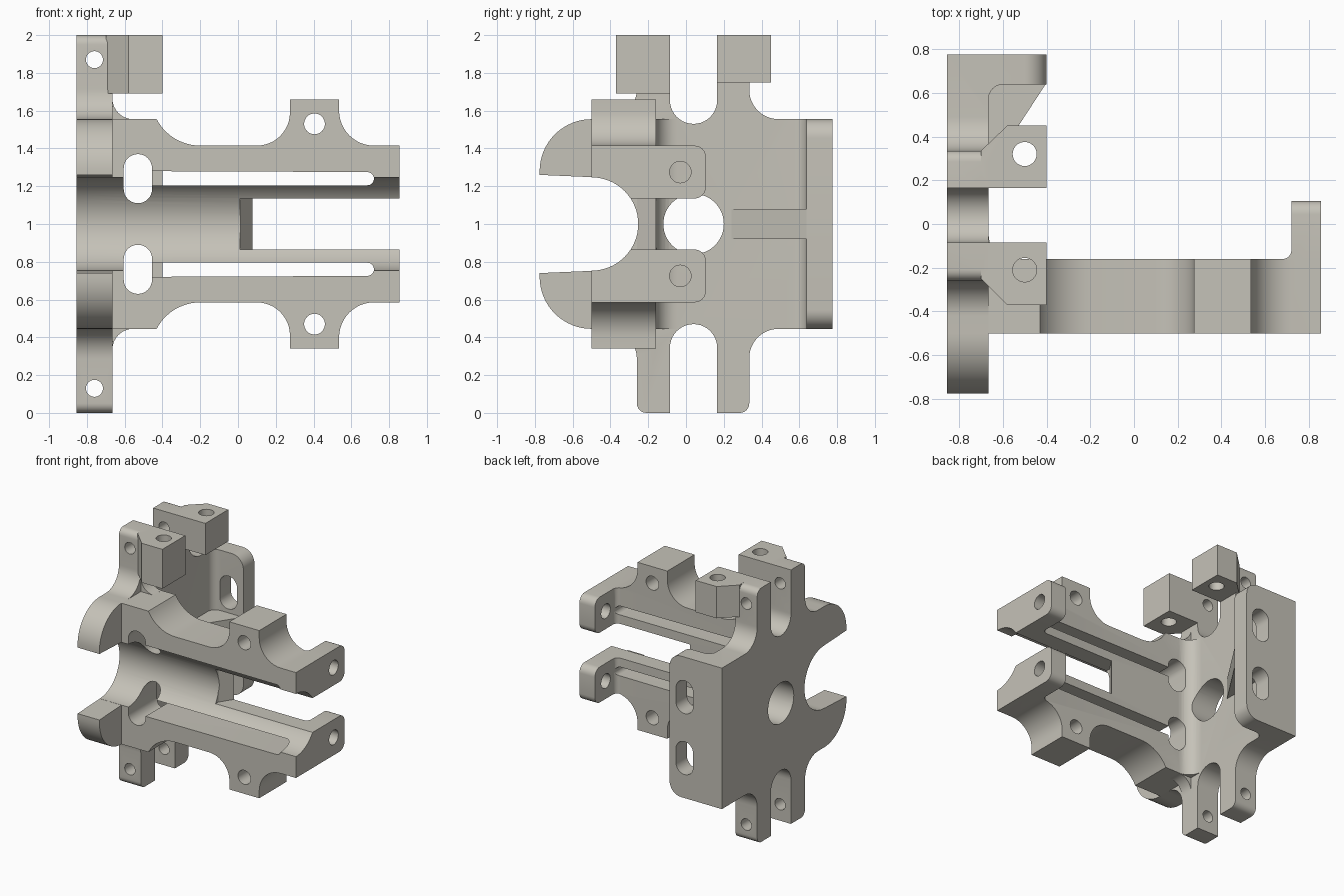
import bpy, bmesh, math

if "Cube" in bpy.data.objects:
    bpy.data.objects.remove(bpy.data.objects["Cube"])

metal = bpy.data.materials.new("warm grey metal")
metal.diffuse_color = (0.56, 0.54, 0.48, 1)
metal.use_nodes = True
metal.node_tree.nodes["Principled BSDF"].inputs["Base Color"].default_value = metal.diffuse_color


def arc(cx, cy, r, a0, a1, n=12):
    return [(cx + r * math.cos(math.radians(a0 + (a1 - a0) * i / n)),
             cy + r * math.sin(math.radians(a0 + (a1 - a0) * i / n))) for i in range(n + 1)]


def prism(name, pts, axis, lo, hi):
    """Extrude a 2D outline along an axis: x uses (y,z), y uses (x,z), z uses (x,y)."""
    place = {"x": lambda a, b, c: (c, a, b), "y": lambda a, b, c: (a, c, b),
             "z": lambda a, b, c: (a, b, c)}[axis]
    clean = []
    for p in pts:
        if not clean or math.dist(p, clean[-1]) > 1e-4:
            clean.append(p)
    if math.dist(clean[0], clean[-1]) < 1e-4:
        clean.pop()
    bm = bmesh.new()
    face = bm.faces.new([bm.verts.new(place(a, b, lo)) for a, b in clean])
    new = bmesh.ops.extrude_face_region(bm, geom=[face])["geom"]
    verts = [v for v in new if isinstance(v, bmesh.types.BMVert)]
    bmesh.ops.translate(bm, verts=verts, vec=place(0, 0, hi - lo))
    bmesh.ops.recalc_face_normals(bm, faces=bm.faces)
    me = bpy.data.meshes.new(name)
    bm.to_mesh(me)
    bm.free()
    me.materials.append(metal)
    ob = bpy.data.objects.new(name, me)
    bpy.context.collection.objects.link(ob)
    return ob


def rect(a0, a1, b0, b1):
    return [(a0, b0), (a1, b0), (a1, b1), (a0, b1)]


def flip(pts):
    """Mirror an outline about the mid height."""
    return [(a, 2 - b) for a, b in reversed(pts)]


def boolean(body, tool, op):
    m = body.modifiers.new(op, "BOOLEAN")
    m.operation, m.solver, m.object = op, "EXACT", tool
    bpy.context.view_layer.objects.active = body
    bpy.ops.object.modifier_apply(modifier=m.name)
    bpy.data.objects.remove(tool, do_unlink=True)


def add(*args):
    boolean(body, prism(*args), "UNION")


def cut(*args):
    boolean(body, prism(*args), "DIFFERENCE")


# End plate with four tabs and two rounded ears
half = ([(0.775, 1.555)] + arc(0.49, 1.71, 0.155, 270, 180) + arc(0.285, 1.95, 0.05, 0, 90, 6)
        + [(0.165, 2.0)] + arc(0.04, 1.655, 0.125, 0, -180, 20) + [(-0.085, 2.0)]
        + arc(-0.21, 1.95, 0.05, 90, 180, 6) + arc(-0.42, 1.715, 0.16, 0, -90)
        + arc(-0.5, 1.28, 0.275, 90, 180, 16) + [(-0.775, 1.26), (-0.5, 1.248)])
body = prism("bracket_body", half + flip(half), "x", -0.855, -0.665)

# Long arm with scalloped edges
edge = ([(-0.75, 1.555)] + arc(-0.2, 1.675, 0.26, 207.5, 270) + arc(0.1, 1.59, 0.175, 270, 360)
        + [(0.275, 1.66), (0.535, 1.66)] + arc(0.72, 1.6, 0.185, 180, 270) + [(0.855, 1.415)])
add("arm", edge + flip(edge), "y", -0.5, -0.16)

# Back flange, with a fillet and a diagonal rib to the plate
corner = arc(-0.5, 1.455, 0.1, 90, 0)
add("back_flange", [(-0.75, 1.555)] + corner + flip(corner) + [(-0.75, 0.445)], "y", 0.638, 0.775)
add("flange_fillet", [(-0.70, 0.70), (-0.70, 0.573)] + arc(-0.6, 0.573, 0.065, 180, 90, 6)
    + [(-0.6, 0.70)], "z", 0.445, 1.555)
add("rib", [(-0.70, 0.70), (-0.70, 0.24), (-0.665, 0.24), (-0.405, 0.638), (-0.405, 0.70)],
    "z", 0.92, 1.08)

# Fillet between the arm and the plate
add("arm_fillet", [(-0.70, -0.2), (-0.70, -0.05)] + arc(-0.555, -0.05, 0.11, 180, 270, 8)
    + [(-0.555, -0.2)], "z", 0.445, 1.555)
root = [(-0.70, 1.5), (-0.70, 1.665)] + arc(-0.555, 1.665, 0.11, 180, 270, 8) + [(-0.555, 1.5)]
for pts in (root, flip(root)):
    add("tab_fillet", pts, "y", -0.26, -0.16)

# Tabs turned back at the arm end
ear = [(-0.5, 1.135)] + arc(0.045, 1.195, 0.06, -90, 0, 6) + arc(0.045, 1.355, 0.06, 0, 90, 6) \
    + [(-0.5, 1.415)]
for pts in (ear, flip(ear)):
    add("end_tab", pts, "x", 0.72, 0.855)
for lo, hi in ((1.135, 1.415), (0.585, 0.865)):
    add("end_tab_fillet", [(0.74, -0.2), (0.68, -0.2)] + arc(0.68, -0.12, 0.04, -90, 0, 6)
        + [(0.74, -0.12)], "z", lo, hi)

# Chamfered mounting blocks on the upper tabs
add("front_block", [(-0.70, -0.25), (-0.58, -0.37), (-0.4, -0.37), (-0.4, -0.085),
                    (-0.70, -0.085)], "z", 1.69, 2.0)
add("back_block", [(-0.70, 0.335), (-0.58, 0.45), (-0.4, 0.45), (-0.4, 0.165),
                   (-0.70, 0.165)], "z", 1.75, 2.0)

# Round trough along the arm, and the open window behind it
cut("trough", arc(-0.5, 1.0, 0.247, 0, 360, 64), "x", -1, 1)
cut("window", [(0.01, -0.6), (0.01, -0.26), (0.115, -0.1), (1, -0.1), (1, -0.6)],
    "z", 0.865, 1.135)

# Straight slots, rounded slots and arm holes on both halves
slot = [(-0.53, 1.205)] + arc(0.685, 1.24, 0.035, -90, 90, 10) + [(-0.53, 1.28)]
oval = arc(-0.53, 1.295, 0.075, 0, 180, 16) + arc(-0.53, 1.185, 0.075, 180, 360, 16)
hole = arc(0.405, 1.53, 0.055, 0, 360, 32)
pin = arc(-0.76, 1.87, 0.045, 0, 360, 32)
bolt = arc(-0.03, 1.275, 0.057, 0, 360, 32)
for side in (lambda p: p, flip):
    cut("long_slot", side(slot), "y", -0.7, -0.1)
    cut("oval_slot", side(oval), "y", -0.7, 0.9)
    cut("arm_hole", side(hole), "y", -0.7, 0.0)
    cut("pin_hole", side(pin), "y", -0.5, 0.5)
    cut("bolt_hole", side(bolt), "x", 0.6, 1)

# Central plate hole and block holes
cut("centre_hole", arc(0.04, 1.0, 0.16, 0, 360, 48), "x", -1, -0.5)
for y in (-0.21, 0.32):
    cut("block_hole", arc(-0.5, y, 0.055, 0, 360, 32), "z", 1.6, 2.1)

bpy.ops.object.select_all(action="DESELECT")
body.select_set(True)
bpy.context.view_layer.objects.active = body
bpy.ops.object.shade_smooth_by_angle(angle=math.radians(30))
